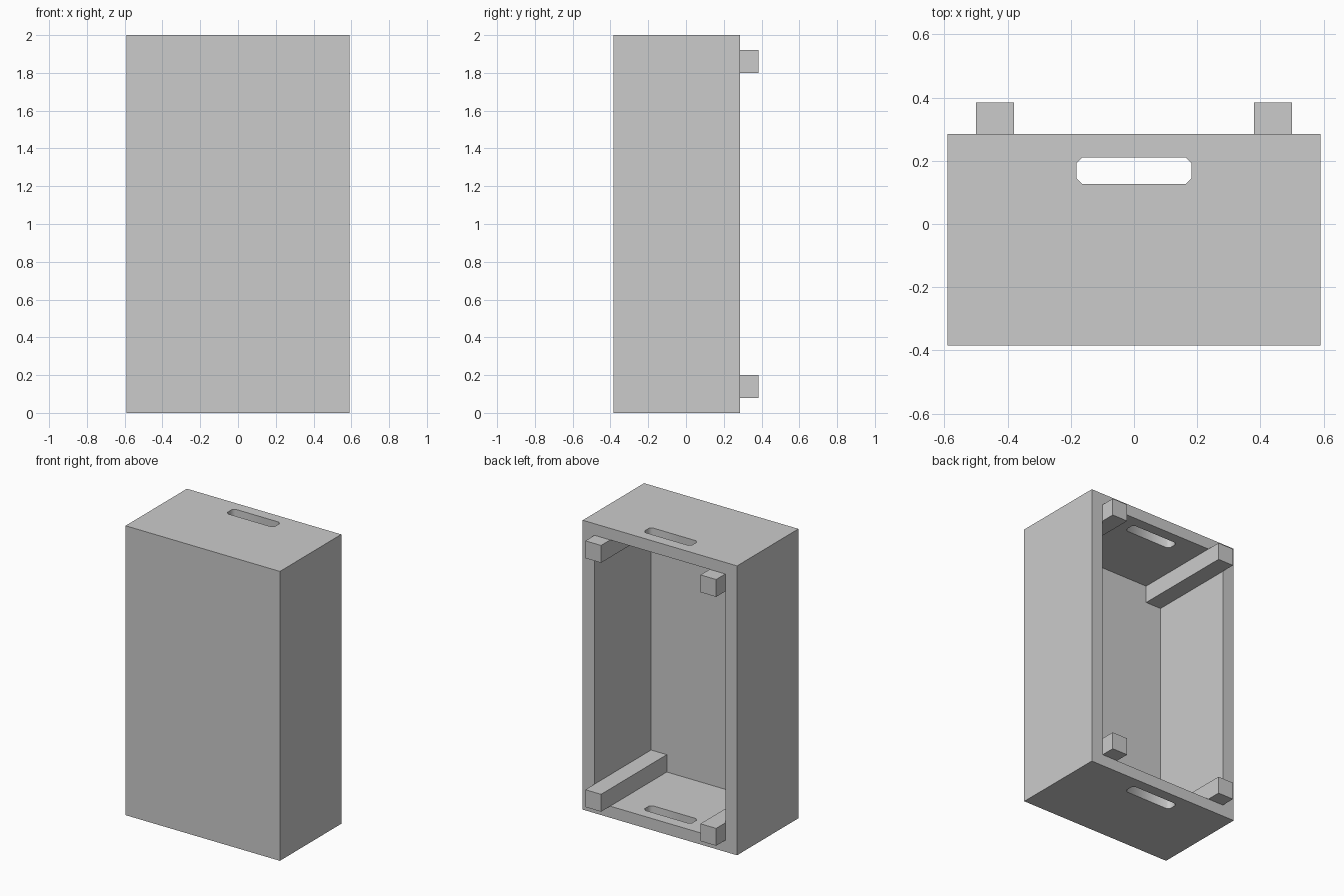
import bpy, bmesh, math

if "Cube" in bpy.data.objects:
    bpy.data.objects.remove(bpy.data.objects["Cube"])

HALF_W, FRONT, BACK, HEIGHT = 0.59, -0.385, 0.285, 2.0
IN_W, IN_FRONT, IN_Z = 0.50, -0.333, 0.08


def new_object(name, bm):
    bmesh.ops.recalc_face_normals(bm, faces=bm.faces)
    mesh = bpy.data.meshes.new(name)
    bm.to_mesh(mesh)
    bm.free()
    obj = bpy.data.objects.new(name, mesh)
    bpy.context.collection.objects.link(obj)
    return obj


def prism(name, outline, z0, z1):
    """Extrude a flat outline upward from z0 to z1."""
    bm = bmesh.new()
    face = bm.faces.new([bm.verts.new((x, y, z0)) for x, y in outline])
    top = bmesh.ops.extrude_face_region(bm, geom=[face])["geom"]
    verts = [g for g in top if isinstance(g, bmesh.types.BMVert)]
    bmesh.ops.translate(bm, verts=verts, vec=(0, 0, z1 - z0))
    return new_object(name, bm)


def box(name, x0, x1, y0, y1, z0, z1):
    return prism(name, [(x0, y0), (x1, y0), (x1, y1), (x0, y1)], z0, z1)


def slot_outline(x0, x1, y0, y1, c):
    """Rectangle with clipped corners."""
    return [(x0 + c, y0), (x1 - c, y0), (x1, y0 + c), (x1, y1 - c),
            (x1 - c, y1), (x0 + c, y1), (x0, y1 - c), (x0, y0 + c)]


# Open-backed casing
casing = box("casing", -HALF_W, HALF_W, FRONT, BACK, 0, HEIGHT)

# Cutters: the cavity, and one slot through both the top and bottom panels
cutters = [
    box("cavity_cutter", -IN_W, IN_W, IN_FRONT, BACK + 0.2, IN_Z, HEIGHT - IN_Z),
    prism("slot_cutter", slot_outline(-0.182, 0.182, 0.127, 0.21, 0.018), -0.1, HEIGHT + 0.1),
]
bpy.context.view_layer.objects.active = casing
for cutter in cutters:
    mod = casing.modifiers.new(cutter.name, "BOOLEAN")
    mod.operation, mod.solver, mod.object = "DIFFERENCE", "EXACT", cutter
    bpy.ops.object.modifier_apply(modifier=mod.name)
    bpy.data.objects.remove(cutter)

# Soften the slot corners only; the casing corners stay sharp
bpy.ops.object.select_all(action="DESELECT")
casing.select_set(True)
bpy.ops.object.shade_smooth_by_angle(angle=math.radians(50))

# Four rails tucked in the cavity corners, poking out of the back
for side, x0 in (("left", -IN_W), ("right", IN_W - 0.12)):
    for level, z0 in (("lower", IN_Z), ("upper", HEIGHT - IN_Z - 0.12)):
        box(f"{level}_{side}_rail", x0, x0 + 0.12, IN_FRONT, 0.385, z0, z0 + 0.12)
